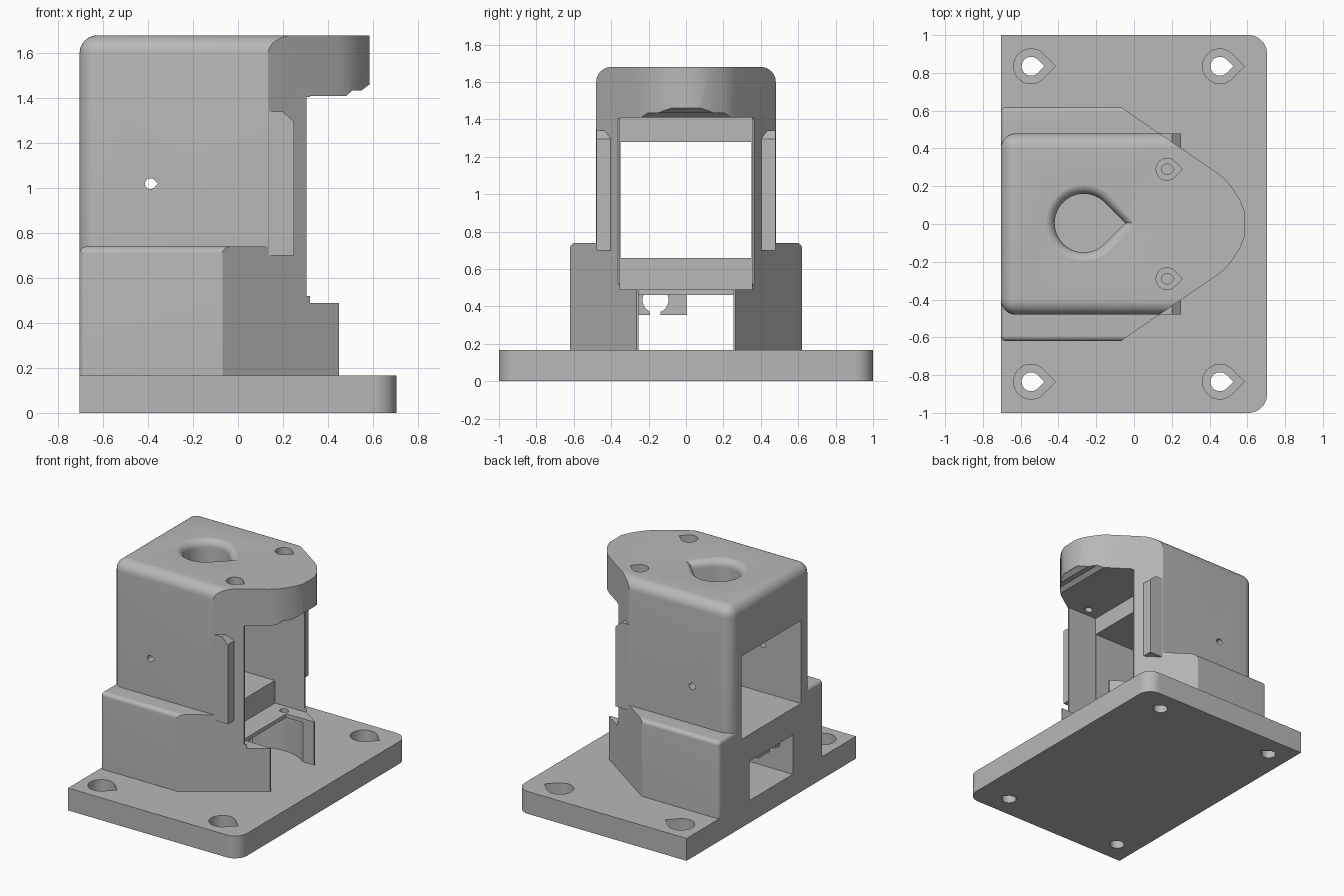
import bpy, bmesh
from math import sin, cos, pi, radians
from mathutils import Vector

cube = bpy.data.objects.get("Cube")
if cube:
    bpy.data.objects.remove(cube, do_unlink=True)

grey = bpy.data.materials.new("plain_grey")
grey.use_nodes = True
COLOR = (0.48, 0.48, 0.48, 1)
grey.diffuse_color = COLOR
grey.node_tree.nodes["Principled BSDF"].inputs["Base Color"].default_value = COLOR


def loft(name, levels, axis="z"):
    """Closed solid through (outline, height) levels stacked along an axis."""
    place = {"z": lambda a, b, h: (a, b, h),
             "y": lambda a, b, h: (a, h, b),
             "x": lambda a, b, h: (h, a, b)}[axis]
    bm = bmesh.new()
    rings = [[bm.verts.new(place(a, b, h)) for a, b in pts] for pts, h in levels]
    n = len(rings[0])
    for low, high in zip(rings, rings[1:]):
        for i in range(n):
            j = (i + 1) % n
            bm.faces.new((low[i], low[j], high[j], high[i]))
    bm.faces.new(rings[0][::-1])
    bm.faces.new(rings[-1])
    bmesh.ops.recalc_face_normals(bm, faces=bm.faces)
    mesh = bpy.data.meshes.new(name)
    bm.to_mesh(mesh)
    bm.free()
    mesh.materials.append(grey)
    ob = bpy.data.objects.new(name, mesh)
    bpy.context.collection.objects.link(ob)
    return ob


def prism(name, pts, lo, hi, axis="z"):
    return loft(name, [(pts, lo), (pts, hi)], axis)


def box(name, x, y, z, bevel=0):
    ob = prism(name, [(x[0], y[0]), (x[1], y[0]), (x[1], y[1]), (x[0], y[1])], *z)
    if bevel:
        bm = bmesh.new()
        bm.from_mesh(ob.data)
        bmesh.ops.bevel(bm, geom=bm.edges[:], offset=bevel, segments=8,
                        profile=0.5, affect="EDGES")
        bm.to_mesh(ob.data)
        bm.free()
    return ob


def arc(cx, cy, r, start, end, n):
    steps = [radians(start + (end - start) * i / n) for i in range(n + 1)]
    return [(cx + r * cos(t), cy + r * sin(t)) for t in steps]


def drop(cx, cy, r):
    """Teardrop outline with its point toward +x."""
    return arc(cx, cy, r, 45, 315, 36) + [(cx + r * 2 ** 0.5, cy)]


def combine(target, tool, operation):
    mod = target.modifiers.new(operation.lower(), "BOOLEAN")
    mod.object, mod.operation, mod.solver = tool, operation, "EXACT"
    bpy.context.view_layer.update()
    graph = bpy.context.evaluated_depsgraph_get()
    mesh = bpy.data.meshes.new_from_object(target.evaluated_get(graph))
    target.modifiers.clear()
    target.data = mesh
    bpy.data.objects.remove(tool, do_unlink=True)


def cut(target, tool):
    combine(target, tool, "DIFFERENCE")


# Housing: wide lower block and rounded upper block, trimmed to a nose outline
housing = box("housing", (-0.705, 0.9), (-0.62, 0.62), (0.04, 0.74), 0.03)
combine(housing, box("upper", (-0.705, 0.9), (-0.48, 0.48), (0.3, 1.68), 0.08), "UNION")
side = [(-0.07, 0.62), (0.45, 0.264), (0.49, 0.23), (0.525, 0.185), (0.56, 0.13), (0.585, 0.07)]
outline = [(-0.9, 0.8), (-0.332, 0.8)] + side
outline += [(x, -y) for x, y in reversed(outline)]
combine(housing, prism("nose_outline", outline, -0.1, 1.9), "INTERSECT")

# Front relief: leaves low shoulders and an overhanging cap
relief = [(0.45, -0.1), (0.45, 0.49), (0.4, 0.52), (0.305, 0.52), (0.305, 1.405),
          (0.475, 1.405), (0.51, 1.435), (0.55, 1.435), (0.582, 1.46), (0.9, 1.46), (0.9, -0.1)]
cut(housing, prism("relief", relief, -0.9, 0.9, "y"))

# Window, front chamber, lower tunnel and round pocket
cut(housing, box("window", (-0.9, 0.2), (-0.35, 0.35), (0.66, 1.28)))
cut(housing, box("chamber", (0.06, 0.7), (-0.352, 0.352), (0.49, 1.41)))
cut(housing, box("tunnel", (-0.9, 0.9), (-0.255, 0.255), (-0.1, 0.46)))
cut(housing, box("slab_end", (0.22, 0.9), (-0.255, 0.255), (0.3, 0.6)))
cut(housing, prism("pocket", arc(0.15, 0, 0.33, 0, 354, 59), -0.1, 0.461))

# Top opening with a rounded lip
lip = [(drop(-0.265, 0.005, 0.155), 1.1)]
for i in range(9):
    t = i / 8 * pi / 2
    lip.append((drop(-0.265, 0.005, 0.155 + 0.055 * (1 - cos(t))), 1.626 + 0.055 * sin(t)))
lip.append((drop(-0.265, 0.005, 0.21), 1.75))
cut(housing, loft("lip", lip))

# Screw holes and cross hole
for s in (-1, 1):
    cut(housing, prism("screw_hole", drop(0.175, s * 0.29, 0.028), 0.4, 1.8))
    cut(housing, prism("screw_head", drop(0.175, s * 0.29, 0.058), 1.58, 1.8))
cut(housing, prism("cross_hole", drop(-0.39, 1.02, 0.024), -0.9, 0.9, "y"))

# Side ribs with a chamfered top
rib = [(0.09, 0.7), (0.25, 0.7), (0.25, 1.295), (0.2, 1.34), (0.09, 1.34)]
for s in (-1, 1):
    lo, hi = sorted((s * 0.405, s * 0.478))
    combine(housing, prism("rib", rib, lo, hi, "y"), "UNION")

# Cable clip hanging under the floor, with a keyhole channel
clip = box("cable_clip", (-0.6, 0.1), (-0.27, 0.005), (0.355, 0.48))
cut(clip, prism("channel", arc(-0.163, 0.435, 0.07, 0, 345, 23), -0.9, 0.9, "x"))
cut(clip, box("slot", (-0.9, 0.9), (-0.192, -0.135), (0.2, 0.42)))

# Base plate with two rounded corners and four countersunk mounting holes
corner = arc(0.605, 0.9, 0.1, 90, 0, 10)
plate = [(-0.705, 1)] + corner
plate += [(x, -y) for x, y in reversed(plate)]
base = prism("base_plate", plate, 0, 0.167)
for x in (-0.545, 0.455):
    for y in (-0.835, 0.835):
        cut(base, prism("mount_hole", drop(x, y, 0.05), -0.1, 0.3))
        cut(base, prism("mount_head", drop(x, y, 0.092), 0.075, 0.3))

# Trim the housing flush with the plate
cut(housing, box("trim", (-1, 1), (-1, 1), (-0.2, 0.165)))

for ob in (housing, clip, base):
    ob.data.materials.clear()
    ob.data.materials.append(grey)
    bpy.ops.object.select_all(action="DESELECT")
    ob.select_set(True)
    bpy.context.view_layer.objects.active = ob
    bpy.ops.object.shade_smooth_by_angle(angle=radians(30))
